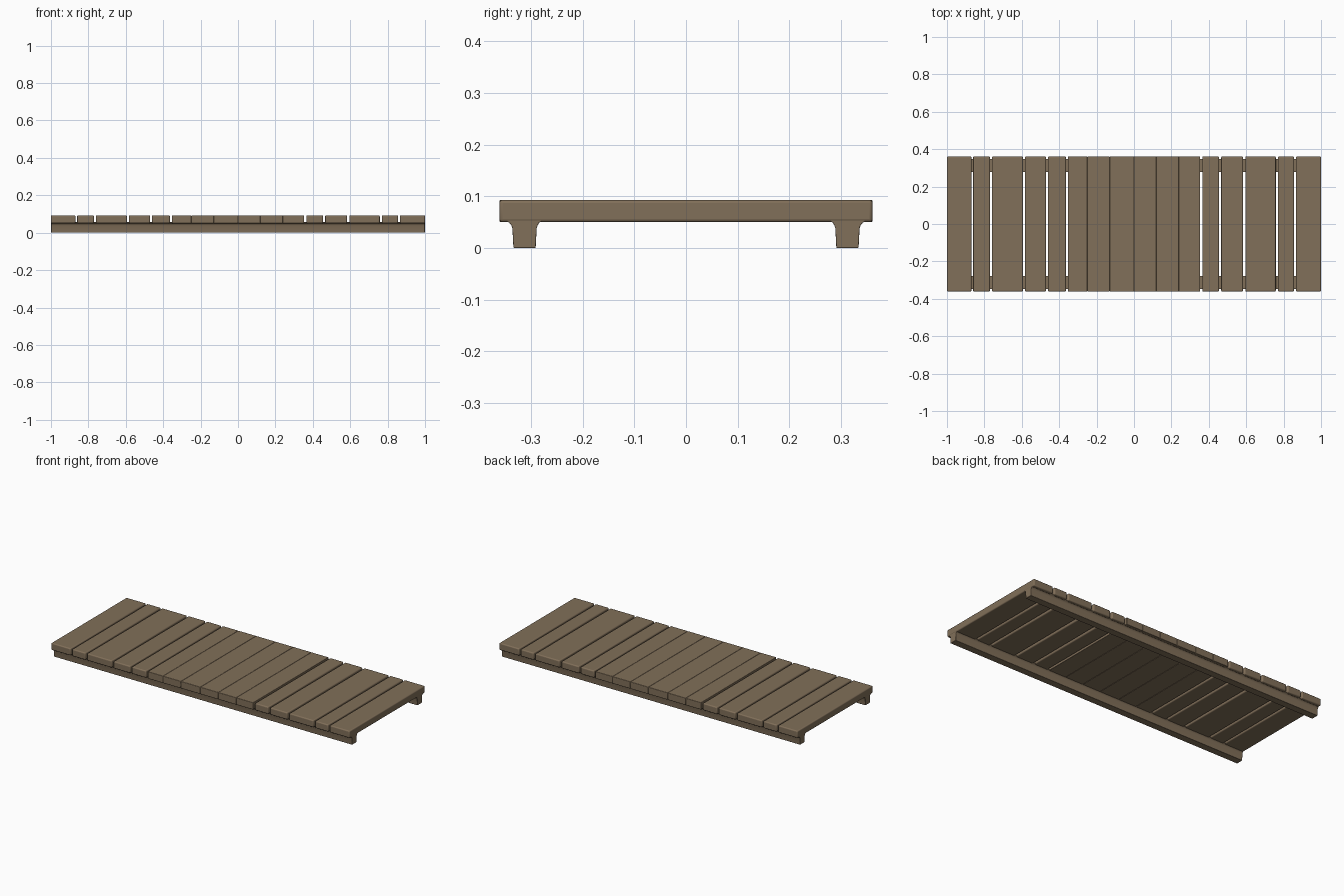
import bpy, bmesh, math

if "Cube" in bpy.data.objects:
    bpy.data.objects.remove(bpy.data.objects["Cube"])

wood = bpy.data.materials.new("weathered brown wood")
wood.diffuse_color = (0.22, 0.16, 0.10, 1)
wood.use_nodes = True
wood.node_tree.nodes["Principled BSDF"].inputs["Base Color"].default_value = wood.diffuse_color


def finish(obj, bevel):
    obj.data.materials.append(wood)
    mod = obj.modifiers.new("soft_edges", 'BEVEL')
    mod.width = bevel
    mod.segments = 3
    mod.limit_method = 'ANGLE'
    mod.angle_limit = math.radians(40)
    bpy.ops.object.select_all(action='DESELECT')
    bpy.context.view_layer.objects.active = obj
    obj.select_set(True)
    bpy.ops.object.shade_smooth_by_angle(angle=math.radians(50))


def make_object(name, bm):
    bmesh.ops.recalc_face_normals(bm, faces=bm.faces)
    mesh = bpy.data.meshes.new(name)
    bm.to_mesh(mesh)
    bm.free()
    obj = bpy.data.objects.new(name, mesh)
    bpy.context.collection.objects.link(obj)
    return obj


# Deck planks: (left edge, right edge), spaced outside and butted in the middle
outer_left = [(-1.0, -0.869), (-0.86, -0.77), (-0.76, -0.594),
              (-0.583, -0.47), (-0.46, -0.364)]
outer_right = [(0.365, 0.455), (0.466, 0.583), (0.595, 0.758),
               (0.769, 0.856), (0.866, 1.0)]
seams = [-0.353, -0.25, -0.13, 0.0, 0.12, 0.24, 0.354]
middle = list(zip(seams[:-1], seams[1:]))


def plank(name, x0, x1, bevel):
    bm = bmesh.new()
    bmesh.ops.create_cube(bm, size=1)
    for v in bm.verts:
        v.co = ((x0 + x1) / 2 + v.co.x * (x1 - x0), v.co.y * 0.722,
                0.0715 + v.co.z * 0.043)
    finish(make_object(name, bm), bevel)


for i, (a, b) in enumerate(outer_left + outer_right):
    plank(f"spaced_plank_{i + 1}", a, b, 0.006)
for i, (a, b) in enumerate(middle):
    plank(f"butted_plank_{i + 1}", a, b, 0.003)

# Support rails: profile in y, z with flared fillets under the planks
profile = [(0.291, 0.0), (0.334, 0.0), (0.336, 0.038), (0.338, 0.044),
           (0.342, 0.049), (0.348, 0.052), (0.348, 0.056), (0.278, 0.056),
           (0.278, 0.052), (0.284, 0.049), (0.287, 0.044), (0.289, 0.038)]
for side, label in ((-1, "front_rail"), (1, "back_rail")):
    bm = bmesh.new()
    face = bm.faces.new([bm.verts.new((-0.999, side * y, z)) for y, z in profile])
    ext = bmesh.ops.extrude_face_region(bm, geom=[face])
    for v in ext["geom"]:
        if isinstance(v, bmesh.types.BMVert):
            v.co.x = 0.999
    finish(make_object(label, bm), 0.004)
